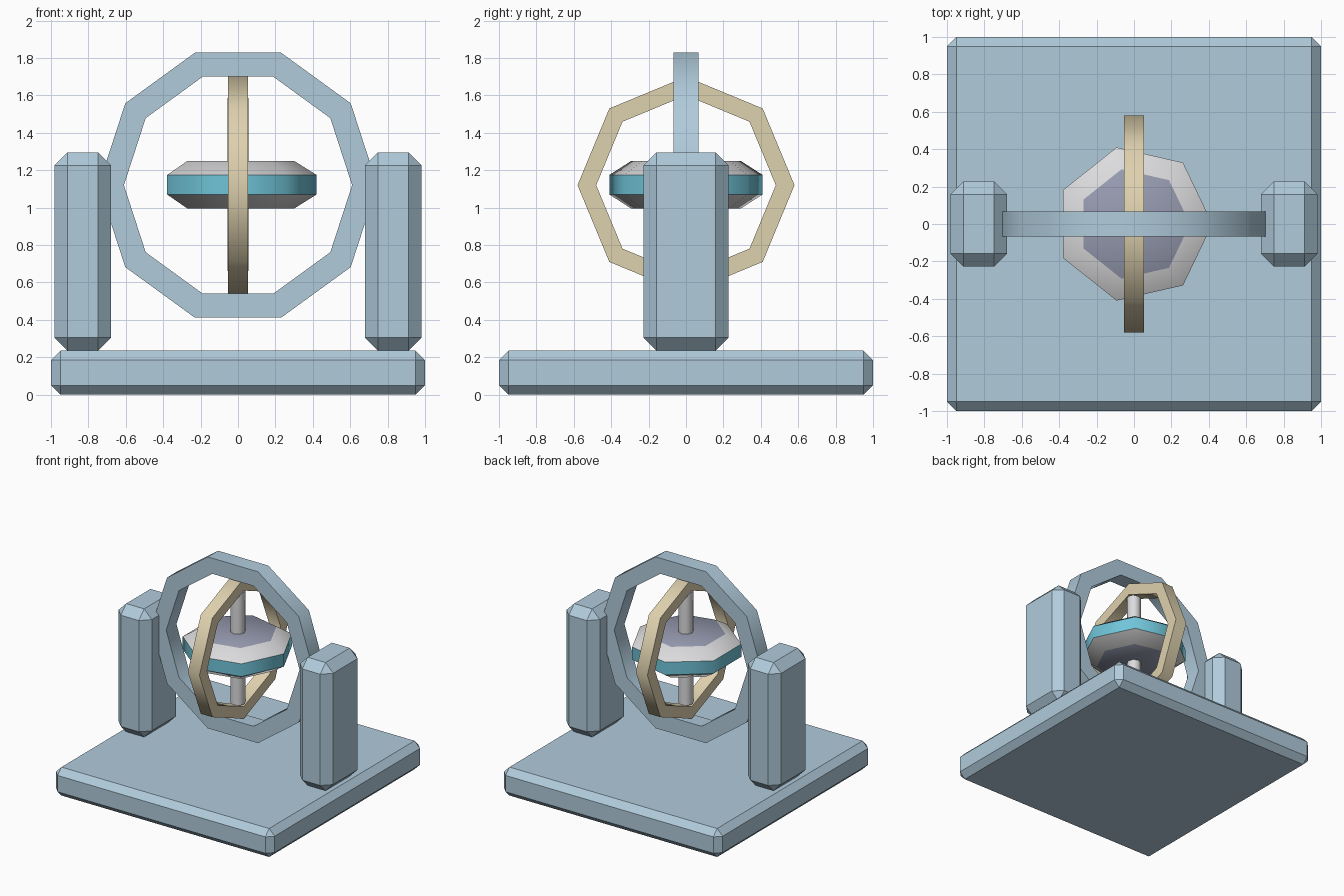
import bpy, bmesh, math
from mathutils import Matrix

if "Cube" in bpy.data.objects:
    bpy.data.objects.remove(bpy.data.objects["Cube"])


def srgb(r, g, b):
    return [((c / 255 + 0.055) / 1.055) ** 2.4 for c in (r, g, b)] + [1.0]


def material(name, rgb):
    m = bpy.data.materials.new(name)
    m.diffuse_color = srgb(*rgb)
    m.use_nodes = True
    m.node_tree.nodes["Principled BSDF"].inputs["Base Color"].default_value = m.diffuse_color
    return m


steel = material("blue grey", (176, 203, 219))
brass = material("pale brass", (222, 209, 174))
teal = material("teal", (112, 196, 216))
silver = material("silver", (220, 219, 221))
slate = material("lavender slate", (150, 155, 176))

CZ = 1.12  # height of the spin centre


def finish(bm, name, mats, smooth=None):
    bmesh.ops.recalc_face_normals(bm, faces=bm.faces)
    me = bpy.data.meshes.new(name)
    bm.to_mesh(me)
    bm.free()
    for m in mats:
        me.materials.append(m)
    ob = bpy.data.objects.new(name, me)
    bpy.context.collection.objects.link(ob)
    if smooth:
        bpy.ops.object.select_all(action='DESELECT')
        ob.select_set(True)
        bpy.context.view_layer.objects.active = ob
        bpy.ops.object.shade_smooth_by_angle(angle=math.radians(smooth))
    return ob


def chamfered_box(name, size, centre, chamfer):
    bm = bmesh.new()
    bmesh.ops.create_cube(bm, size=1, matrix=Matrix.Translation(centre) @ Matrix.Diagonal((*size, 1)))
    bmesh.ops.bevel(bm, geom=bm.edges[:], offset=chamfer, segments=1, affect='EDGES')
    return finish(bm, name, [steel])


def lathe(profile, sides, closed):
    """Spin a (radius, height) profile around z; open profiles get end caps."""
    bm = bmesh.new()
    rows = []
    for i in range(sides):
        a = 2 * math.pi * i / sides
        rows.append([bm.verts.new((r * math.cos(a), r * math.sin(a), h)) for r, h in profile])
    n = len(profile)
    for i in range(sides):
        p, q = rows[i], rows[(i + 1) % sides]
        for k in range(n if closed else n - 1):
            bm.faces.new((p[k], q[k], q[(k + 1) % n], p[(k + 1) % n]))
    if not closed:
        bm.faces.new([row[0] for row in rows])
        bm.faces.new([row[-1] for row in rows])
    return bm


def ring(name, sides, outer, inner, half, axis, mat):
    bm = lathe([(outer, -half), (outer, half), (inner, half), (inner, -half)], sides, True)
    bm.transform(Matrix.Translation((0, 0, CZ)) @ Matrix.Rotation(math.pi / 2, 4, axis))
    return finish(bm, name, [mat], 53)


# Base plate and the two side posts
chamfered_box("base", (2, 2, 0.235), (0, 0, 0.1175), 0.05)
for side, label in ((-1, "left"), (1, "right")):
    chamfered_box(label + "_post", (0.304, 0.456, 1.06), (side * 0.83, 0, 0.765), 0.07)

# Gimbal rings
ring("outer_ring", 10, 0.745, 0.61, 0.067, 'X', steel)
ring("inner_ring", 8, 0.58, 0.48, 0.053, 'Y', brass)

# Rotor: teal rim band, silver chamfers, slate flat faces
bm = lathe([(0.30, -0.125), (0.42, -0.05), (0.42, 0.055), (0.30, 0.13)], 7, False)
bm.transform(Matrix.Translation((0, 0, CZ)))
bm.normal_update()
for f in bm.faces:
    nz = abs(f.normal.z)
    f.material_index = 2 if nz > 0.99 else (0 if nz < 0.1 else 1)
finish(bm, "rotor", [teal, silver, slate], 53)

# Spindle through the rotor
bm = lathe([(0.056, 0.66), (0.056, 1.585)], 8, False)
finish(bm, "spindle", [silver], 53)
